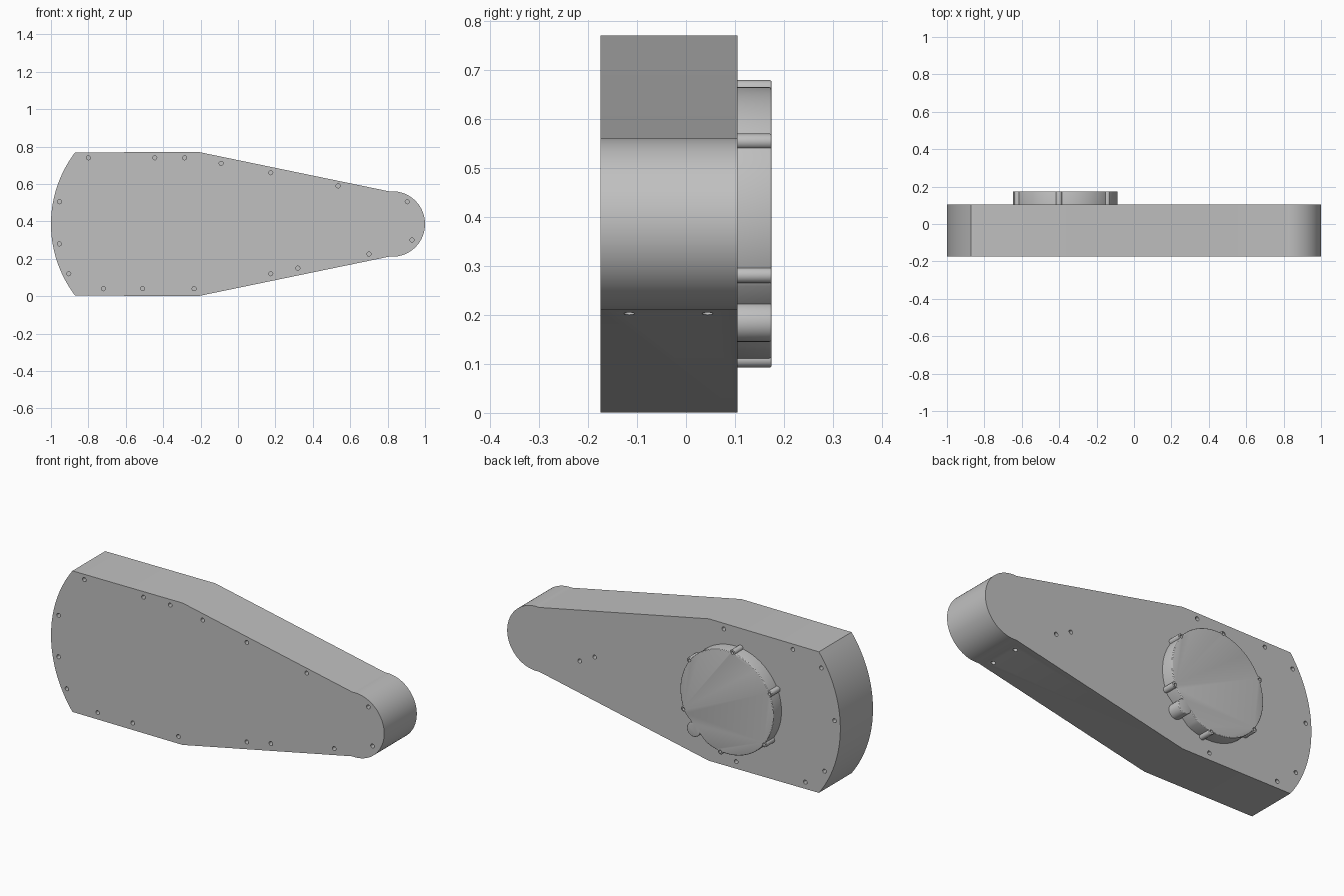
import bpy, bmesh
from math import sin, cos, radians, atan2, pi
from mathutils import Matrix, Vector

cube = bpy.data.objects.get("Cube")
if cube:
    bpy.data.objects.remove(cube, do_unlink=True)

grey = bpy.data.materials.new("housing grey")
grey.use_nodes = True
grey.diffuse_color = (0.53, 0.53, 0.53, 1)
grey.node_tree.nodes["Principled BSDF"].inputs["Base Color"].default_value = grey.diffuse_color

FRONT, BACK, COVER = -0.175, 0.105, 0.175
MID = 0.386          # height of the long axis
CX = -0.367          # centre of the round cover


def arc(cx, cz, r, a0, a1, n):
    angles = [radians(a0 + (a1 - a0) * i / n) for i in range(n + 1)]
    return [(cx + r * cos(a), cz + r * sin(a)) for a in angles]


def add_object(name, bm):
    bmesh.ops.recalc_face_normals(bm, faces=bm.faces)
    mesh = bpy.data.meshes.new(name)
    bm.to_mesh(mesh)
    bm.free()
    obj = bpy.data.objects.new(name, mesh)
    bpy.context.collection.objects.link(obj)
    mesh.materials.append(grey)
    return obj


def extrude(name, outline, y0, y1, bevel=0):
    bm = bmesh.new()
    face = bm.faces.new([bm.verts.new((x, y0, z)) for x, z in outline])
    top = bmesh.ops.extrude_face_region(bm, geom=[face])["geom"]
    verts = [v for v in top if isinstance(v, bmesh.types.BMVert)]
    bmesh.ops.translate(bm, verts=verts, vec=(0, y1 - y0, 0))
    if bevel:
        rim = [e for e in bm.edges if all(v in verts for v in e.verts)]
        bmesh.ops.bevel(bm, geom=rim, offset=bevel, segments=3, profile=0.5, affect='EDGES')
    return add_object(name, bm)


def add_drill(bm, point, axis, r=0.011, depth=0.03):
    rot = Vector((0, 0, 1)).rotation_difference(Vector(axis)).to_matrix().to_4x4()
    bmesh.ops.create_cone(bm, cap_ends=True, segments=16, radius1=r, radius2=r,
                          depth=2 * depth, matrix=Matrix.Translation(point) @ rot)


def cut(obj, bm):
    cutter = add_object("drill_cutter", bm)
    cutter.hide_render = True
    mod = obj.modifiers.new("holes", 'BOOLEAN')
    mod.operation, mod.solver, mod.object = 'DIFFERENCE', 'EXACT', cutter
    bpy.context.view_layer.objects.active = obj
    bpy.ops.object.modifier_apply(modifier=mod.name)
    bpy.data.objects.remove(cutter, do_unlink=True)


def smooth(obj):
    bpy.ops.object.select_all(action='DESELECT')
    obj.select_set(True)
    bpy.context.view_layer.objects.active = obj
    bpy.ops.object.shade_smooth_by_angle(angle=radians(25))


# Housing: broad curved end, straight flanks, tapering to a round nose
half = 0.385
swing = 37.2
outline = arc(CX, MID, 0.633, 180 - swing, 180 + swing, 32)
outline += [(-0.21, MID - half), (0.81, MID - 0.174)]
outline += arc(0.825, MID, 0.175, -90, 90, 40)
outline += [(0.81, MID + 0.174), (-0.21, MID + half)]
housing = extrude("housing", outline, FRONT, BACK)

# Screw holes in the front, the back and the lower sloping flank
front_holes = [(-.8, .74), (-.445, .74), (-.285, .74), (-.09, .71), (.175, .66), (.535, .59),
               (.905, .505), (.93, .30), (.70, .225), (.32, .15), (.175, .12), (-.235, .04),
               (-.51, .04), (-.72, .04), (-.905, .12), (-.955, .28), (-.955, .505)]
back_holes = [(-.3, .74), (-.715, .74), (-.885, .685), (-.965, .42), (-.905, .13),
              (-.79, .04), (-.375, .04), (.475, .38), (.565, .335)]
drills = bmesh.new()
for x, z in front_holes:
    add_drill(drills, (x, FRONT, z), (0, 1, 0))
for x, z in back_holes:
    add_drill(drills, (x, BACK, z), (0, 1, 0))
for y in (-0.116, 0.044):
    add_drill(drills, (0.765, y, 0.203), (0.205, 0, -1))
cut(housing, drills)
smooth(housing)

# Round cover on the back, with a flat beside the large lug
R = 0.28
cover = extrude("round_cover", arc(CX, MID, R, -27, 297, 96), BACK - 0.01, COVER, 0.005)
lug_angle = radians(-45)
lug = extrude("cover_lug", arc(CX + 0.284 * cos(lug_angle), MID + 0.284 * sin(lug_angle),
                               0.04, 0, 350, 35), BACK - 0.01, COVER, 0.005)

# Six screw bosses around the cover rim
bosses = [(CX + R * cos(radians(a)), MID + R * sin(radians(a)))
          for a in (97, 37, -22, -82, -143, 156)]
parts = [lug] + [extrude("cover_boss", arc(x, z, 0.016, 0, 345, 23), BACK - 0.01, COVER, 0.004)
                 for x, z in bosses]
for part in parts:
    mod = cover.modifiers.new("join", 'BOOLEAN')
    mod.operation, mod.solver, mod.object = 'UNION', 'EXACT', part
    bpy.context.view_layer.objects.active = cover
    bpy.ops.object.modifier_apply(modifier=mod.name)
    bpy.data.objects.remove(part, do_unlink=True)

drills = bmesh.new()
for x, z in bosses:
    add_drill(drills, (x, COVER, z), (0, 1, 0), r=0.008)
cut(cover, drills)
smooth(cover)
